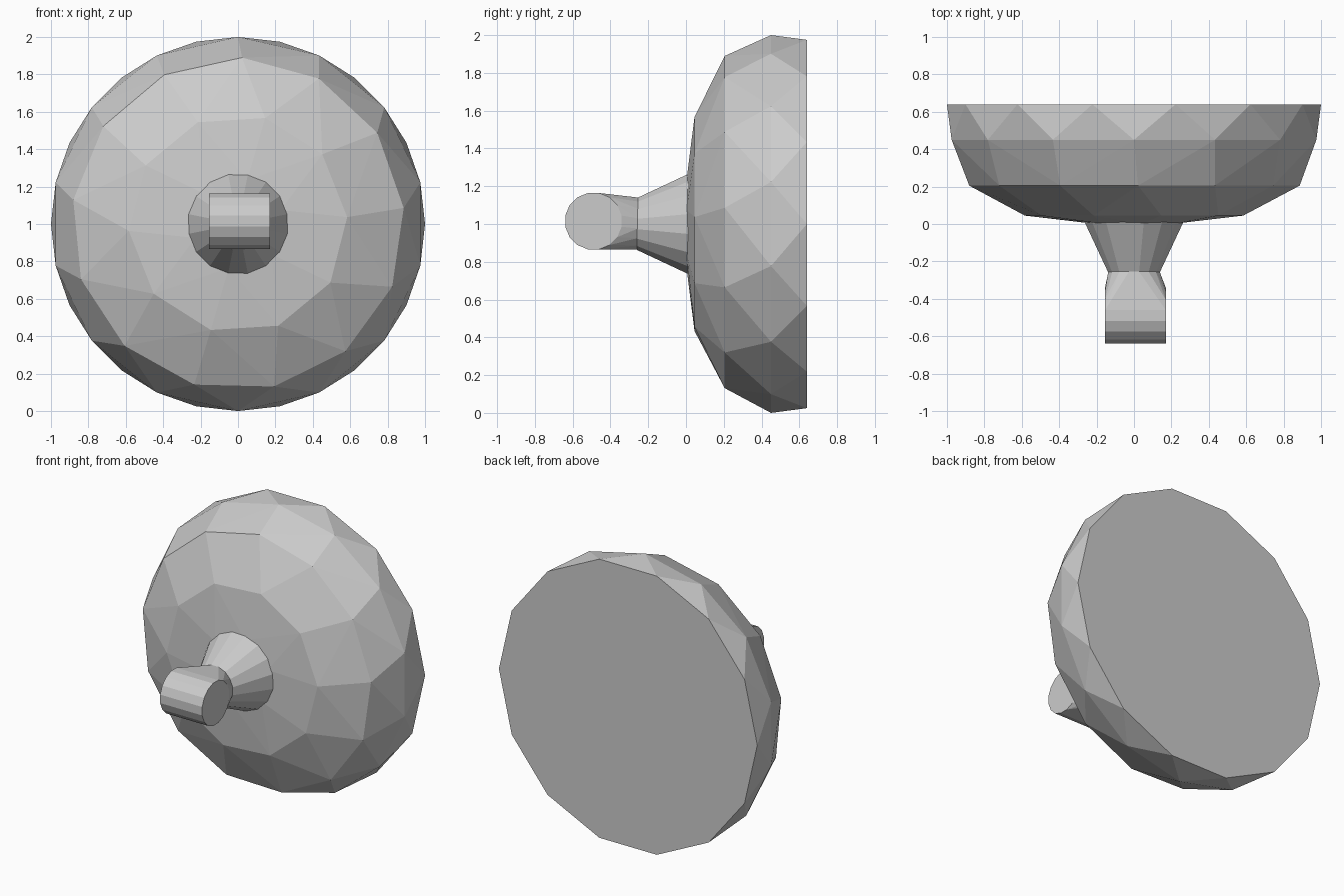
import bpy, bmesh
from math import sin, cos, pi

if "Cube" in bpy.data.objects:
    bpy.data.objects.remove(bpy.data.objects["Cube"])

CZ = 1.0  # height of the main axis, which runs along y


def ring_y(y, r, n, phase=0.0, z=CZ):
    """Ring of n points around the y axis; phase is in steps."""
    return [(r * cos(2 * pi * (i + phase) / n), y,
             z + r * sin(2 * pi * (i + phase) / n)) for i in range(n)]


def ring_x(x, y, z, r, n):
    """Ring of n points around an axis along x."""
    return [(x, y + r * cos(2 * pi * (i + 0.5) / n),
             z + r * sin(2 * pi * (i + 0.5) / n)) for i in range(n)]


def hull(name, points):
    """Flat-shaded convex solid wrapped around the given points."""
    bm = bmesh.new()
    for p in points:
        bm.verts.new(p)
    res = bmesh.ops.convex_hull(bm, input=bm.verts)
    junk = {g for g in res["geom_interior"] + res["geom_unused"]
            if isinstance(g, bmesh.types.BMVert) and g.is_valid}
    bmesh.ops.delete(bm, geom=list(junk), context='VERTS')
    bmesh.ops.dissolve_limit(bm, angle_limit=0.01, verts=bm.verts, edges=bm.edges)
    bmesh.ops.recalc_face_normals(bm, faces=bm.faces)
    me = bpy.data.meshes.new(name)
    bm.to_mesh(me)
    bm.free()
    ob = bpy.data.objects.new(name, me)
    bpy.context.collection.objects.link(ob)
    return ob


# Faceted shallow dome with a flat back: staggered rings
hull("dome",
     ring_y(0.64, 1.0, 14)
     + ring_y(0.45, 1.0, 14, 0.5)
     + ring_y(0.205, 0.89, 13, 0.2)
     + ring_y(0.045, 0.585, 10, 0.1)
     + ring_y(0.003, 0.24, 6, 0.3))

# Tapered neck on the front of the dome
hull("neck", ring_y(0.012, 0.27, 16, 0.5) + ring_y(-0.26, 0.14, 16, 0.5))

# Sideways barrel knob, blending into the end of the neck
hull("knob",
     ring_x(-0.155, -0.49, 1.015, 0.152, 16)
     + ring_x(0.17, -0.49, 1.015, 0.152, 16)
     + ring_y(-0.255, 0.14, 16, 0.5, 1.003))
